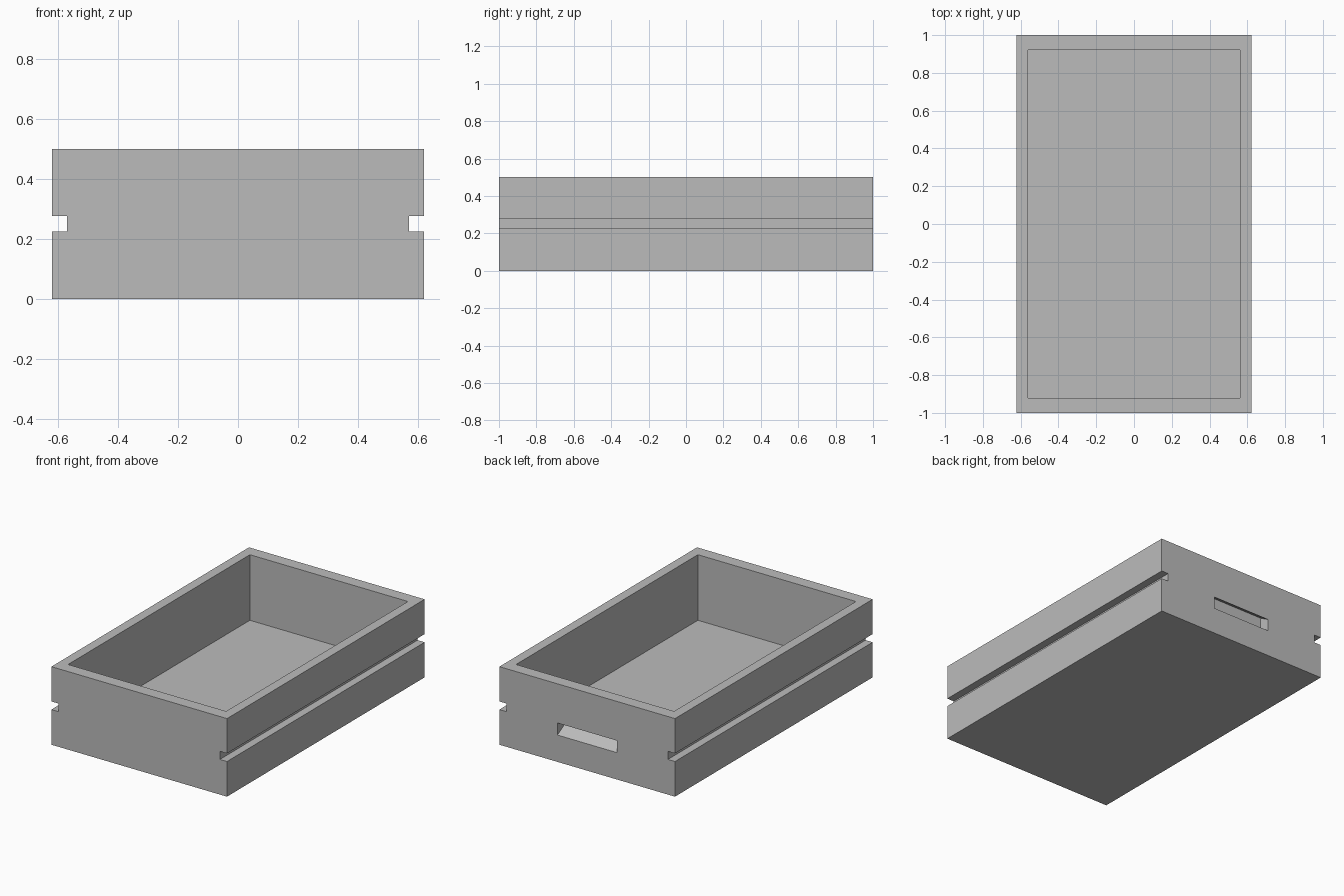
import bpy
import bmesh
from mathutils import Vector

cube = bpy.data.objects.get("Cube")
if cube:
    bpy.data.objects.remove(cube, do_unlink=True)

HALF_X, HALF_Y, HEIGHT = 0.622, 1.0, 0.5
INNER_X, INNER_Y, FLOOR_Z = 0.56, 0.92, 0.08

grey = bpy.data.materials.new("plain_grey")
grey.use_nodes = True
colour = (0.5, 0.5, 0.5, 1)
grey.diffuse_color = colour
grey.node_tree.nodes["Principled BSDF"].inputs["Base Color"].default_value = colour


def prism(name, points, sweep):
    """Solid made by sweeping a closed outline along a vector."""
    bm = bmesh.new()
    face = bm.faces.new([bm.verts.new(p) for p in points])
    swept = bmesh.ops.extrude_face_region(bm, geom=[face])["geom"]
    verts = [v for v in swept if isinstance(v, bmesh.types.BMVert)]
    bmesh.ops.translate(bm, verts=verts, vec=Vector(sweep))
    bmesh.ops.recalc_face_normals(bm, faces=bm.faces)
    mesh = bpy.data.meshes.new(name)
    bm.to_mesh(mesh)
    bm.free()
    mesh.materials.append(grey)
    obj = bpy.data.objects.new(name, mesh)
    bpy.context.collection.objects.link(obj)
    return obj


def cut(target, cutter):
    """Subtract the cutter and discard it."""
    mod = target.modifiers.new(cutter.name, 'BOOLEAN')
    mod.operation = 'DIFFERENCE'
    mod.solver = 'EXACT'
    mod.object = cutter
    cutter.hide_render = True
    bpy.context.view_layer.objects.active = target
    bpy.ops.object.modifier_apply(modifier=mod.name)
    bpy.data.objects.remove(cutter, do_unlink=True)


# Drawer body: front outline with a runner groove in each side
groove_x, groove_low, groove_high = 0.572, 0.225, 0.277
side = [(HALF_X, 0), (HALF_X, groove_low), (groove_x, groove_low),
        (groove_x, groove_high), (HALF_X, groove_high), (HALF_X, HEIGHT)]
outline = side + [(-x, z) for x, z in reversed(side)]
drawer = prism("drawer", [(x, -HALF_Y, z) for x, z in outline], (0, 2 * HALF_Y, 0))

# Open storage space
corners = [(-1, -1), (1, -1), (1, 1), (-1, 1)]
cavity = prism("cavity_cutter",
               [(sx * INNER_X, sy * INNER_Y, FLOOR_Z) for sx, sy in corners],
               (0, 0, HEIGHT))
cut(drawer, cavity)

# Blind finger pull in the back wall, sloping upward as it goes in
pull_x, pull_low, pull_high, slope = 0.21, 0.172, 0.249, 0.577
depth, outside = 0.07, 0.05
pull = prism("finger_pull_cutter",
             [(-pull_x, HALF_Y + outside, pull_low - slope * outside),
              (-pull_x, HALF_Y + outside, pull_high - slope * outside),
              (-pull_x, HALF_Y - depth, pull_high + slope * depth),
              (-pull_x, HALF_Y - depth, pull_low + slope * depth)],
             (2 * pull_x, 0, 0))
cut(drawer, pull)
